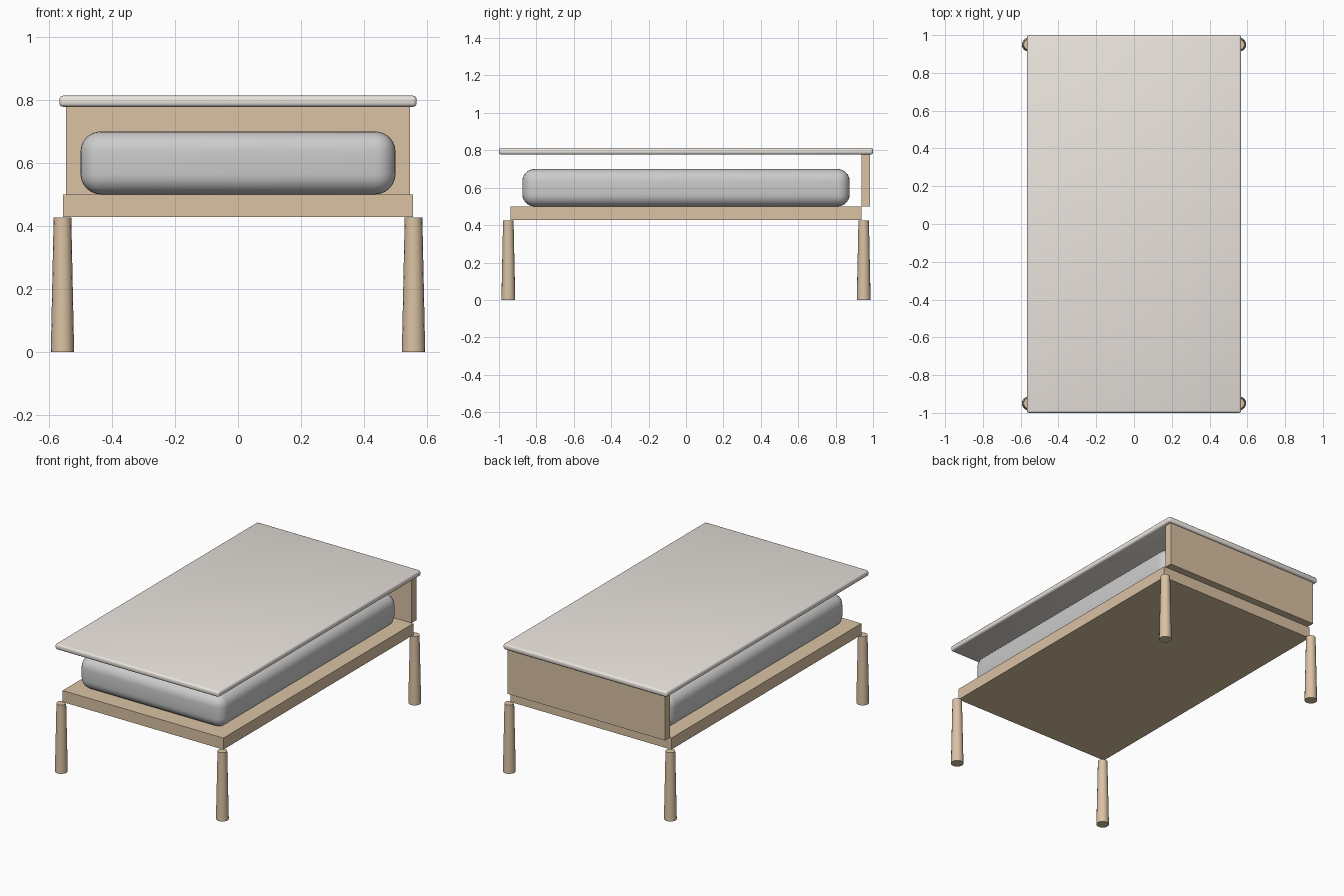
import bpy, math

if "Cube" in bpy.data.objects:
    bpy.data.objects.remove(bpy.data.objects["Cube"])


def material(name, color):
    m = bpy.data.materials.new(name)
    m.diffuse_color = color
    m.use_nodes = True
    m.node_tree.nodes["Principled BSDF"].inputs["Base Color"].default_value = m.diffuse_color
    return m


wood = material("wood", (0.70, 0.54, 0.37, 1))
cream = material("cream", (0.83, 0.78, 0.73, 1))


def box(name, x, y, z, mat=None, bevel=0.0, segments=4):
    """Box from (min, max) ranges, with optional rounded edges."""
    ranges = (x, y, z)
    bpy.ops.mesh.primitive_cube_add(size=1, location=[(a + b) / 2 for a, b in ranges])
    ob = bpy.context.object
    ob.name = name
    ob.scale = [b - a for a, b in ranges]
    bpy.ops.object.transform_apply(location=False, rotation=False, scale=True)
    if mat:
        ob.data.materials.append(mat)
    if bevel:
        mod = ob.modifiers.new("rounded_edges", 'BEVEL')
        mod.width = bevel
        mod.segments = segments
        bpy.ops.object.modifier_apply(modifier=mod.name)
        bpy.ops.object.shade_smooth_by_angle(angle=math.radians(35))
    return ob


# Bed base, headboard, mattress and the flat cover above
box("bed_base", (-0.556, 0.556), (-0.938, 0.938), (0.428, 0.5), wood)
box("headboard", (-0.545, 0.545), (0.937, 0.985), (0.5, 0.778), wood)
box("mattress", (-0.5, 0.5), (-0.875, 0.875), (0.5, 0.7), None, 0.065, 6)
box("cover", (-0.567, 0.567), (-1, 1), (0.778, 0.813), cream, 0.012, 3)

# Four tapered legs, centred on the base corners
for end, y in (("front", -0.95), ("back", 0.95)):
    for side, x in (("left", -0.557), ("right", 0.557)):
        bpy.ops.mesh.primitive_cone_add(vertices=16, radius1=0.037, radius2=0.028,
                                        depth=0.426, location=(x, y, 0.213))
        leg = bpy.context.object
        leg.name = f"{end}_{side}_leg"
        leg.data.materials.append(wood)
        bpy.ops.object.shade_smooth_by_angle(angle=math.radians(35))
